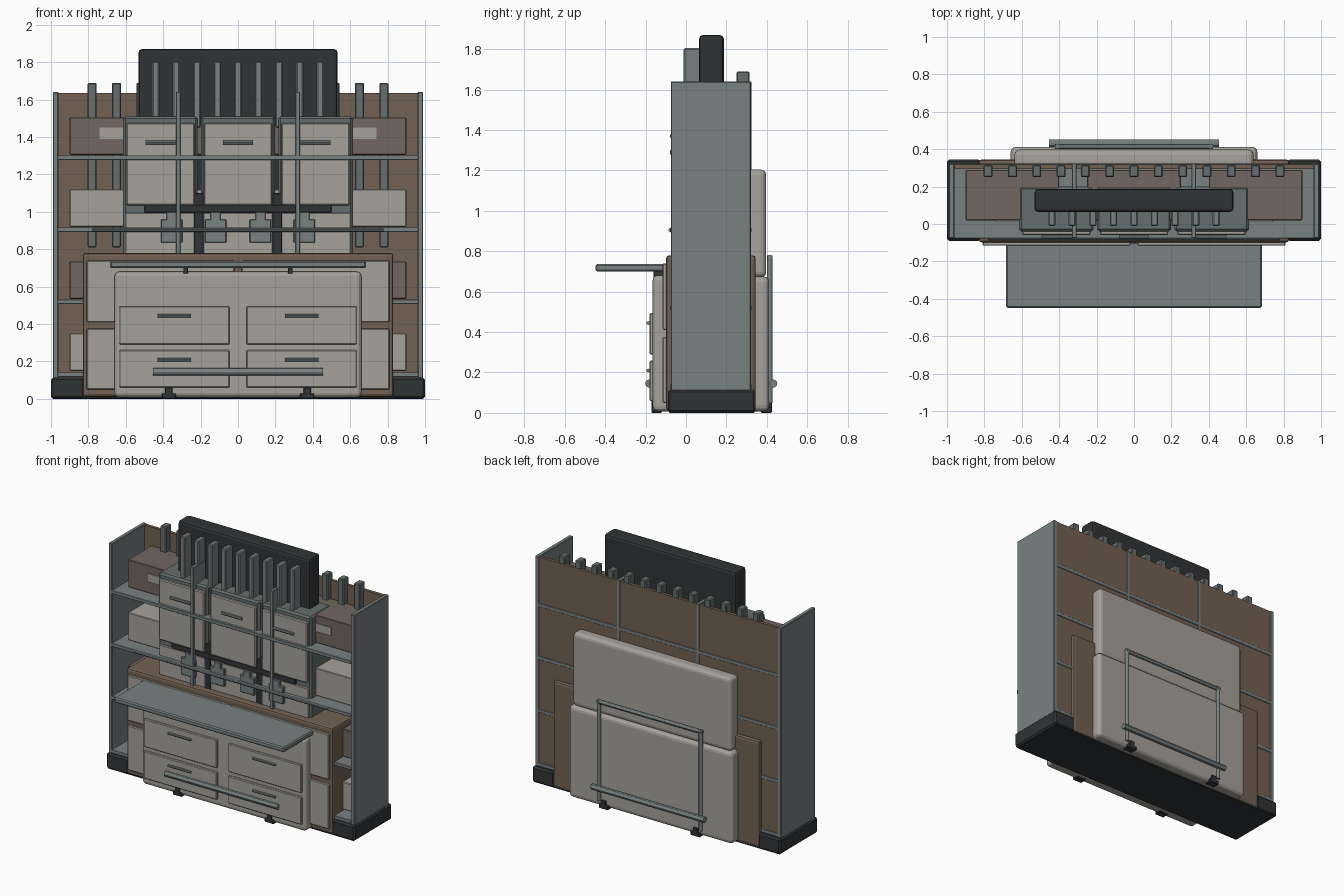
import bpy
from mathutils import Vector


def material(name, rgb):
    m = bpy.data.materials.new(name)
    m.diffuse_color = (*rgb, 1)
    return m


STEEL = material("steel", (0.19, 0.22, 0.22))
SLATE = material("slate", (0.13, 0.16, 0.155))
DARK = material("dark", (0.03, 0.034, 0.036))
PALE = material("pale", (0.38, 0.36, 0.33))
BROWN = material("brown", (0.17, 0.12, 0.085))
MAUVE = material("mauve", (0.17, 0.135, 0.12))


def box(name, x, y, z, mat, bevel=0.004, segs=1):
    """Bevelled box from (min, max) ranges."""
    bpy.ops.mesh.primitive_cube_add(size=1, location=[(a + b) / 2 for a, b in (x, y, z)])
    ob = bpy.context.object
    ob.name = name
    ob.scale = [b - a for a, b in (x, y, z)]
    bpy.ops.object.transform_apply(location=False, rotation=False, scale=True)
    ob.data.materials.append(mat)
    if bevel:
        mod = ob.modifiers.new("bevel", 'BEVEL')
        mod.width, mod.segments = bevel, segs
    return ob


def rod(name, a, b, r, mat, sides=12):
    """Round bar between two points."""
    a, b = Vector(a), Vector(b)
    bpy.ops.mesh.primitive_cylinder_add(vertices=sides, radius=r, depth=(b - a).length,
                                        location=(a + b) / 2)
    ob = bpy.context.object
    ob.name = name
    ob.rotation_euler = (b - a).to_track_quat('Z', 'Y').to_euler()
    ob.data.materials.append(mat)
    bpy.ops.object.shade_smooth_by_angle()
    return ob


def around(c, w):
    return (c - w / 2, c + w / 2)


def span(s, a, b):
    """Range a..b mirrored to side s."""
    return tuple(sorted((s * a, s * b)))


# outer case: base, corner shoes, sides, back
box("base_plate", (-0.99, 0.99), (-0.085, 0.34), (0, 0.03), DARK)
for s in (-1, 1):
    box("corner_shoe", span(s, 0.82, 1.0), (-0.09, 0.345), (0, 0.115), DARK, 0.012)
    box("side_panel", span(s, 0.96, 0.99), (-0.075, 0.322), (0.02, 1.64), STEEL)
box("back_panel", (-0.97, 0.97), (0.295, 0.318), (0.02, 1.635), BROWN, 0)

# shelves and uprights
for z in (0.13, 0.52, 0.905, 1.29):
    box("shelf", (-0.965, 0.965), (-0.078, 0.323), around(z, 0.024), STEEL, 0.002)
for s in (-1, 1):
    box("divider", around(s * 0.32, 0.024), (-0.075, 0.323), (0.1, 1.64), STEEL, 0.002)

# storage boxes with labels
for z, mat in ((0.15, PALE), (0.535, MAUVE), (0.92, PALE), (1.305, MAUVE)):
    for x in (-0.65, 0, 0.65):
        box("storage_box", around(x, 0.5), (0.02, 0.29), (z, z + 0.2), mat, 0.004)
        if mat == MAUVE:
            box("box_label", around(x, 0.18), (0.012, 0.03), (z + 0.085, z + 0.145), PALE, 0)

# back slats
for i in range(13):
    box("back_slat", around(-0.78 + 0.13 * i, 0.048), (0.25, 0.315), (0.81, 1.69), SLATE, 0.006)

# tall dark panel with vertical ribs
box("rear_board", (-0.532, 0.532), (0.065, 0.187), (0.99, 1.87), DARK, 0.018, 2)
for i in range(9):
    box("board_rib", around(-0.44 + 0.11 * i, 0.038), (-0.012, 0.075), (1.45, 1.805), STEEL, 0.006)

# three wall cabinets
for x in (-0.415, 0, 0.415):
    box("cabinet_shell", around(x, 0.398), (-0.04, 0.2), (0.76, 1.51), SLATE, 0.012)
    box("cabinet_door", around(x, 0.365), (-0.06, -0.02), (1.035, 1.475), PALE, 0.006)
    box("cabinet_lower_panel", around(x, 0.375), (-0.05, -0.02), (0.77, 0.995), PALE, 0.005)
    rod("door_handle", (x - 0.08, -0.07, 1.37), (x + 0.08, -0.07, 1.37), 0.011, STEEL, 8)
box("dark_rail", (-0.5, 0.5), (-0.055, -0.01), (0.995, 1.037), DARK, 0.004)
for s in (-1, 1):
    box("dark_post", around(s * 0.21, 0.052), (-0.052, 0.0), (0.76, 1.1), DARK, 0.004)

# tool rail with hanging tools
rod("tool_rail", (-0.78, -0.077, 0.905), (0.78, -0.077, 0.905), 0.01, STEEL, 8)
for x in (-0.355, -0.12, 0.12, 0.355):
    box("hanging_tool", around(x, 0.115), (-0.07, -0.045), (0.835, 0.96), STEEL, 0.004)
    box("tool_neck", around(x, 0.055), (-0.07, -0.045), (0.95, 1.0), STEEL, 0.004)

# lower counter with wide drawers
box("counter", (-0.83, 0.83), (-0.098, 0.345), (0.01, 0.78), BROWN, 0.015, 2)
for s in (-1, 1):
    for z in ((0.05, 0.375), (0.41, 0.74)):
        box("counter_drawer", span(s, 0.02, 0.81), (-0.116, -0.08), z, PALE, 0.005)

# front drawer chest
box("drawer_chest", (-0.66, 0.66), (-0.165, -0.05), (0.008, 0.68), PALE, 0.024, 3)
for s in (-1, 1):
    for z in ((0.06, 0.26), (0.29, 0.495)):
        box("chest_drawer", span(s, 0.045, 0.635), (-0.18, -0.15), z, PALE, 0.005)
        hz = z[1] - 0.05
        rod("drawer_handle", (s * 0.34 - 0.09, -0.187, hz), (s * 0.34 + 0.09, -0.187, hz),
            0.009, STEEL, 8)
rod("front_foot_bar", (-0.455, -0.182, 0.145), (0.455, -0.182, 0.145), 0.02, STEEL)

# fold-out worktop
box("worktop", (-0.685, 0.685), (-0.448, -0.095), (0.7, 0.737), STEEL, 0.008)
for s in (-1, 1):
    box("worktop_bracket", around(s * 0.28, 0.025), (-0.16, -0.09), (0.66, 0.705), DARK, 0.002)

# rear padded blocks and tubular frame
box("rear_lower_block", (-0.66, 0.66), (0.3, 0.412), (0.008, 0.675), PALE, 0.028, 3)
box("rear_upper_block", (-0.64, 0.64), (0.3, 0.397), (0.67, 1.205), PALE, 0.028, 3)
for s in (-1, 1):
    rod("frame_upright", (s * 0.41, 0.415, 0.05), (s * 0.41, 0.415, 0.78), 0.014, STEEL)
rod("frame_top", (-0.422, 0.415, 0.768), (0.422, 0.415, 0.768), 0.014, STEEL)
rod("rear_foot_bar", (-0.455, 0.432, 0.145), (0.455, 0.432, 0.145), 0.02, STEEL)

# small feet under both chests
for s in (-1, 1):
    for y in ((-0.172, -0.12), (0.37, 0.425)):
        box("foot_pad", around(s * 0.37, 0.075), y, (0, 0.03), DARK, 0.004)
        box("foot_stem", around(s * 0.37, 0.04), y, (0.02, 0.06), DARK, 0.003)
